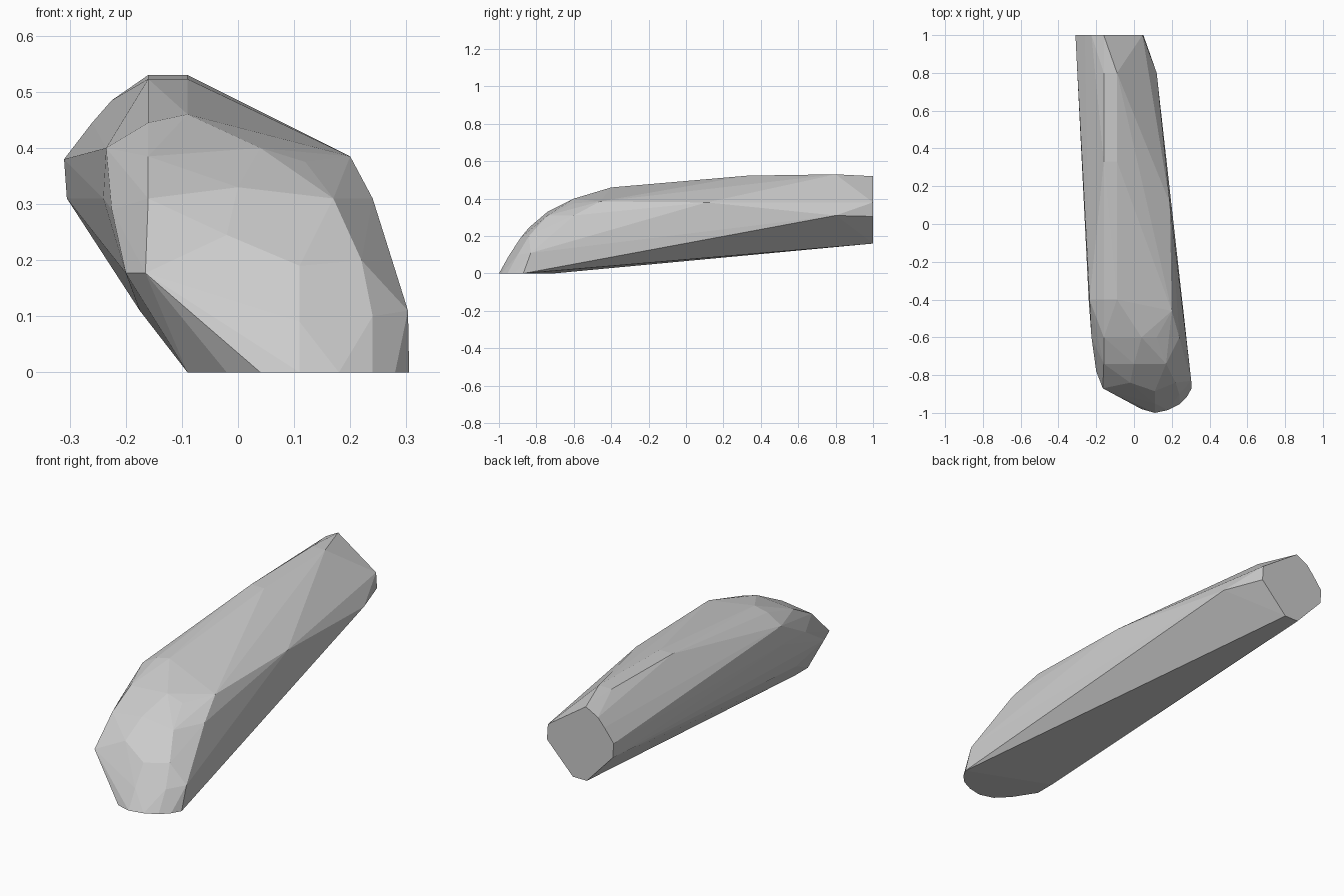
import bpy, bmesh

if "Cube" in bpy.data.objects:
    bpy.data.objects.remove(bpy.data.objects["Cube"])

# One faceted boulder-like bar: sections along its length, skinned as a convex shell
end_cap = [(-.31, .38), (-.305, .31), (-.165, .16), (-.09, .16), (.05, .305),
           (.045, .38), (-.16, .52), (-.225, .485), (-.26, .445)]          # x, z at y = 1
foot = [(.305, -.87), (.28, -.915), (.24, -.955), (.18, -.985), (.11, -1), (.04, -.98),
        (-.02, -.92), (-.09, -.81), (-.09, -.71)]                          # x, y at z = 0
ridge = [(.8, .53), (.33, .523)]                                           # y, z of the flat top
body = [(.12, .8, .31), (.19, .11, .38),                                   # right flank
        (.2, -.46, .385), (.24, -.6, .31), (.28, -.76, .175), (.303, -.83, .11),
        (-.235, -.4, .4), (-.24, -.4, .31), (-.225, -.6, .29),             # left flank
        (-.2, -.78, .177), (-.165, -.87, .177), (-.175, -.6, .11),
        (-.16, -.4, .445), (-.09, -.4, .46),                               # rounded nose
        (-.16, -.6, .385), (.04, -.6, .4), (.12, -.6, .375),
        (-.16, -.74, .31), (0, -.74, .33), (.17, -.74, .31),
        (-.02, -.84, .245), (.22, -.84, .2), (.11, -.885, .19), (.11, -.95, .09),
        (.24, -.9, .1)]

points = [(x, 1, z) for x, z in end_cap] + [(x, y, 0) for x, y in foot]
points += [(x, y, z) for y, z in ridge for x in (-.16, -.09)] + body

bm = bmesh.new()
for p in points:
    bm.verts.new(p)
hull = bmesh.ops.convex_hull(bm, input=bm.verts)
spare = {g for g in hull["geom_interior"] + hull["geom_unused"] if isinstance(g, bmesh.types.BMVert)}
bmesh.ops.delete(bm, geom=list(spare), context='VERTS')
# Merge coplanar triangles into larger facets
bmesh.ops.dissolve_limit(bm, angle_limit=.02, verts=bm.verts, edges=bm.edges)
bmesh.ops.recalc_face_normals(bm, faces=bm.faces)

mesh = bpy.data.meshes.new("rounded_bar")
bm.to_mesh(mesh)
bm.free()
grey = bpy.data.materials.new("light_grey")
grey.diffuse_color = (.6, .6, .6, 1)
grey.use_nodes = True
grey.node_tree.nodes["Principled BSDF"].inputs["Base Color"].default_value = grey.diffuse_color
mesh.materials.append(grey)
bar = bpy.data.objects.new("rounded_bar", mesh)
bpy.context.collection.objects.link(bar)
